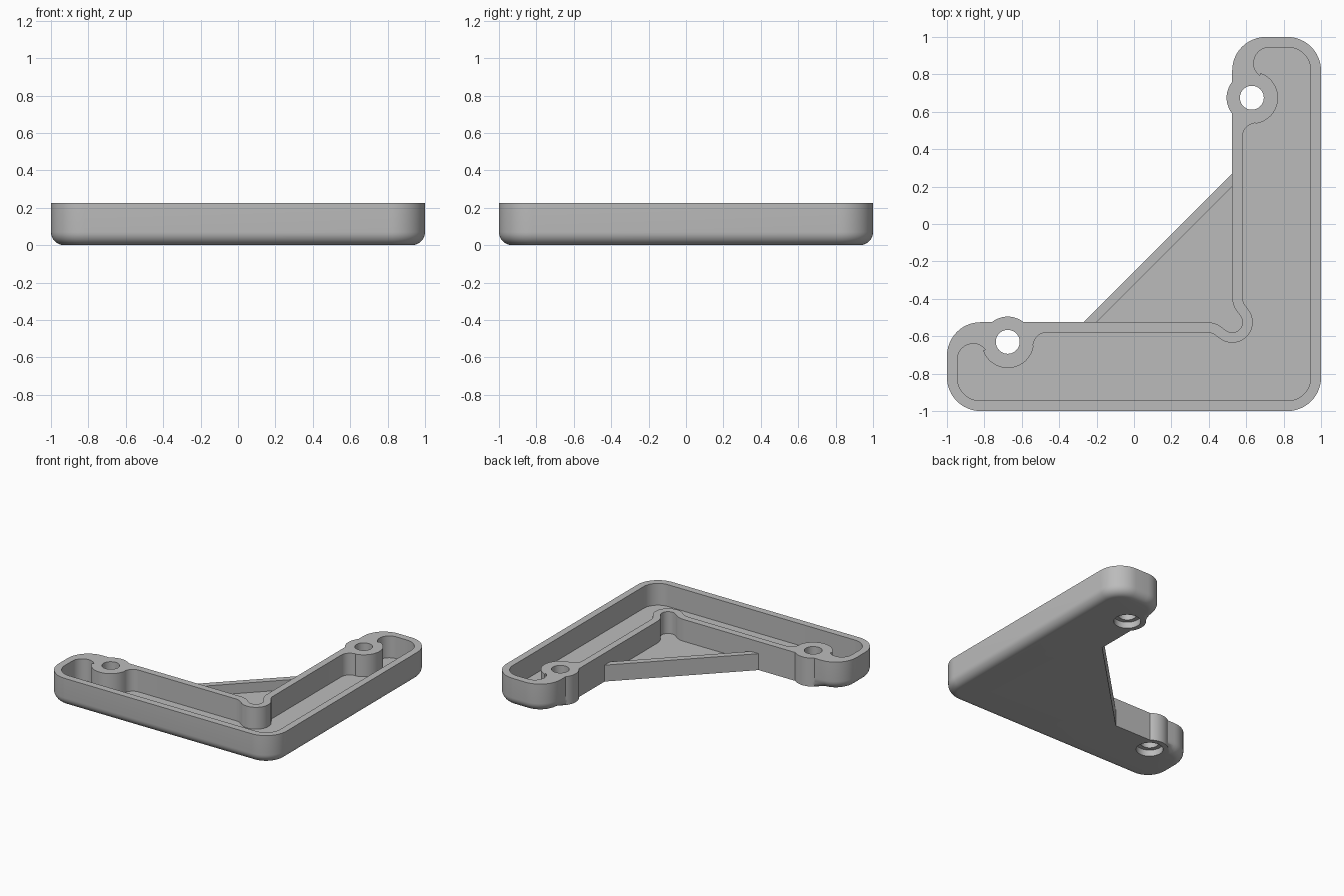
import bpy, bmesh
from math import sin, cos, pi, radians

if "Cube" in bpy.data.objects:
    bpy.data.objects.remove(bpy.data.objects["Cube"], do_unlink=True)

TOP, FLOOR, RIB, FILLET = 0.225, 0.052, 0.13, 0.07
CORNER = 0.525            # inner corner of the L
BOSS = (0.63, 0.675)

grey = bpy.data.materials.new("light_grey")
grey.use_nodes = True
grey.diffuse_color = (0.5, 0.5, 0.5, 1)
grey.node_tree.nodes["Principled BSDF"].inputs["Base Color"].default_value = (0.5, 0.5, 0.5, 1)


def arc(cx, cy, r, a0, a1, steps=12):
    angles = [radians(a0 + (a1 - a0) * i / steps) for i in range(steps + 1)]
    return [(cx + r * cos(a), cy + r * sin(a)) for a in angles]


def mirrored(half):
    """Close a half outline by reflecting it across the diagonal y = -x."""
    return half + [(-y, -x) for x, y in reversed(half[1:-1])]


def outer_outline(inset=0):
    r = 0.18 - inset
    return mirrored(arc(0.82, -0.82, r, -45, 0) + arc(0.82, 0.82, r, 0, 90)
                    + arc(0.705, 0.82, r, 90, 180)
                    + arc(*BOSS, 0.135, 141, 219)
                    + arc(0.655, -0.39, 0.13, 180, 225)
                    + arc(CORNER, -CORNER, 0.055, 45, -45))


def cavity_outline():
    return mirrored(arc(0.82, -0.82, 0.125, -45, 0) + arc(0.82, 0.82, 0.125, 0, 90)
                    + arc(0.725, 0.86, 0.085, 90, 230)
                    + arc(*BOSS, 0.14, 70, -80, 20)
                    + arc(0.655, 0.465, 0.075, 95, 180)
                    + arc(0.655, -0.39, 0.075, 180, 225)
                    + arc(CORNER, -CORNER, 0.11, 45, -45))


def loft(name, layers):
    """Solid through a stack of (outline, z) layers."""
    bm = bmesh.new()
    rings = [[bm.verts.new((x, y, z)) for x, y in pts] for pts, z in layers]
    n = len(rings[0])
    for low, high in zip(rings, rings[1:]):
        for i in range(n):
            j = (i + 1) % n
            bm.faces.new((low[i], low[j], high[j], high[i]))
    bm.faces.new(rings[0][::-1])
    bm.faces.new(rings[-1])
    bmesh.ops.recalc_face_normals(bm, faces=bm.faces)
    mesh = bpy.data.meshes.new(name)
    bm.to_mesh(mesh)
    bm.free()
    mesh.materials.append(grey)
    obj = bpy.data.objects.new(name, mesh)
    bpy.context.collection.objects.link(obj)
    return obj


def prism(name, outline, z0, z1):
    return loft(name, [(outline, z0), (outline, z1)])


def combine(target, tool, operation):
    bpy.context.view_layer.objects.active = target
    mod = target.modifiers.new(operation.lower(), "BOOLEAN")
    mod.operation, mod.solver, mod.object = operation, "EXACT", tool
    bpy.ops.object.modifier_apply(modifier=mod.name)
    bpy.data.objects.remove(tool, do_unlink=True)


# Tray body with a rounded bottom edge
layers = []
for i in range(9):
    a = pi / 2 * i / 8
    layers.append((outer_outline(FILLET * (1 - sin(a))), FILLET * (1 - cos(a))))
body = loft("corner_bracket", layers + [(outer_outline(), TOP)])

# Hollow, leaving the walls and screw bosses
combine(body, prism("cavity", cavity_outline(), FLOOR, TOP + 0.1), "DIFFERENCE")

# Triangular web and its diagonal rib
web = [(-0.295, -0.55), (0.6, -0.6), (0.55, 0.295)]
rib = [(-0.295, -0.55), (-0.225, -0.55), (0.55, 0.225), (0.55, 0.295)]
combine(body, prism("web", web, 0, FLOOR), "UNION")
combine(body, prism("rib", rib, 0, RIB), "UNION")

# Screw holes with counterbores underneath
for cx, cy in (BOSS, (-BOSS[1], -BOSS[0])):
    for r, z1 in ((0.064, TOP + 0.1), (0.097, 0.05)):
        circle = arc(cx, cy, r, 0, 360, 40)[:-1]
        combine(body, prism("hole", circle, -0.1, z1), "DIFFERENCE")

bpy.ops.object.select_all(action="DESELECT")
body.select_set(True)
bpy.context.view_layer.objects.active = body
bpy.ops.object.shade_smooth_by_angle(angle=radians(30))
